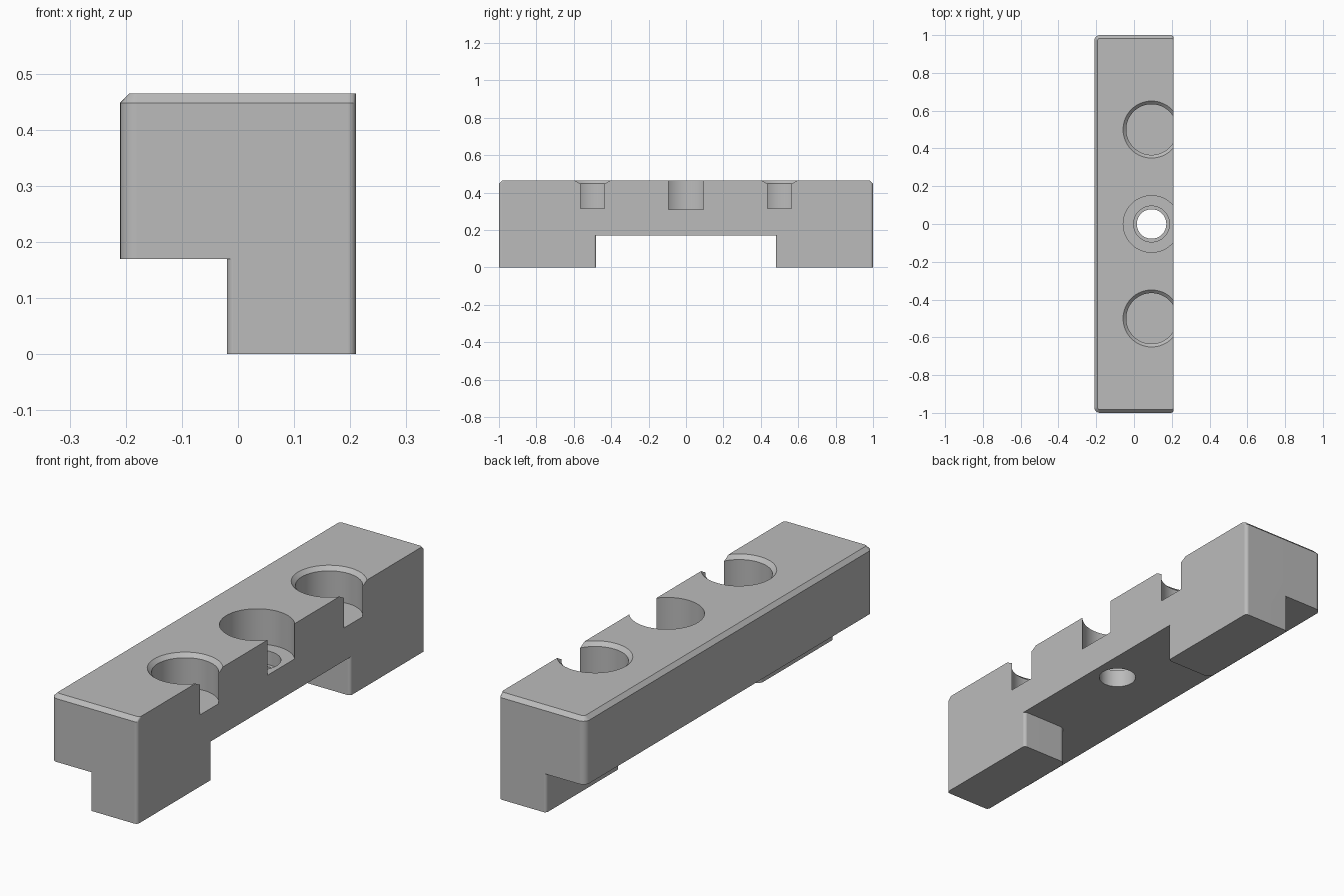
import bpy, bmesh
from math import cos, sin, tau
from mathutils import Vector

if "Cube" in bpy.data.objects:
    bpy.data.objects.remove(bpy.data.objects["Cube"], do_unlink=True)

X, Y, TOP = 0.21, 1.0, 0.465      # half width, half length, height
LEDGE, FOOT_X, FOOT_Y = 0.17, -0.02, 0.48
CHAMFER = 0.017
BORE_X = 0.093

grey = bpy.data.materials.new("plain grey")
grey.use_nodes = True
grey.diffuse_color = (0.5, 0.5, 0.5, 1)
grey.node_tree.nodes["Principled BSDF"].inputs["Base Color"].default_value = (0.5, 0.5, 0.5, 1)


def rounded(corners, steps=8):
    """Outline from (x, y, radius) corners, each right angle rounded."""
    outline = []
    for i, (x, y, r) in enumerate(corners):
        p = Vector((x, y))
        if r == 0:
            outline.append(p)
            continue
        a = (Vector(corners[i - 1][:2]) - p).normalized() * r
        b = (Vector(corners[(i + 1) % len(corners)][:2]) - p).normalized() * r
        for k in range(steps + 1):
            t = tau / 4 * k / steps
            outline.append(p + a * (1 - sin(t)) + b * (1 - cos(t)))
    return outline


def loft(name, rings):
    """Closed solid through (outline, z) rings of equal point count."""
    bm = bmesh.new()
    loops = [[bm.verts.new((p[0], p[1], z)) for p in pts] for pts, z in rings]
    for low, high in zip(loops, loops[1:]):
        for i in range(len(low)):
            j = (i + 1) % len(low)
            bm.faces.new((low[i], low[j], high[j], high[i]))
    bm.faces.new(loops[0][::-1])
    bm.faces.new(loops[-1])
    bmesh.ops.recalc_face_normals(bm, faces=bm.faces)
    mesh = bpy.data.meshes.new(name)
    bm.to_mesh(mesh)
    bm.free()
    obj = bpy.data.objects.new(name, mesh)
    obj.data.materials.append(grey)
    bpy.context.collection.objects.link(obj)
    return obj


def bore(name, y, profile, sides=64):
    """Turned cutter from a (radius, z) profile."""
    ring = [(cos(tau * i / sides), sin(tau * i / sides)) for i in range(sides)]
    return loft(name, [([(BORE_X + r * c, y + r * s) for c, s in ring], z)
                       for r, z in profile])


def footprint(inset, r_outer):
    return rounded([(-X + inset, -Y + inset, r_outer), (X, -Y + inset, 0.015),
                    (X, Y - inset, 0.015), (-X + inset, Y - inset, r_outer)])


# Block with chamfered top on three sides
block = loft("clamp_block", [(footprint(0, 0.03), 0), (footprint(0, 0.03), TOP - CHAMFER),
                             (footprint(CHAMFER, 0.013), TOP)])

# Underside relief that leaves two rounded feet
half = [(-0.4, -1.1, 0), (0, -1.1, 0), (0, -Y - 0.0005, 0),
        (FOOT_X, -Y - 0.0005, 0.015), (FOOT_X, -FOOT_Y, 0.03),
        (X + 0.0005, -FOOT_Y, 0.015), (X + 0.0005, -0.52, 0), (0.4, -0.52, 0)]
relief = rounded(half + [(x, -y, r) for x, y, r in reversed(half)])
cutters = [loft("relief_cutter", [(relief, -0.1), (relief, LEDGE)])]

# Stepped centre bore and two chamfered pockets, all breaking the side
cutters.append(bore("centre_bore_cutter", 0, [
    (0.078, -0.1), (0.078, 0.25), (0.095, 0.25), (0.095, 0.31), (0.15, 0.31), (0.15, 0.6)]))
for y in (-0.5, 0.5):
    cutters.append(bore("pocket_cutter", y, [
        (0.134, 0.315), (0.134, TOP - CHAMFER), (0.154, TOP + 0.003), (0.154, 0.6)]))

bpy.context.view_layer.objects.active = block
block.select_set(True)
for cutter in cutters:
    cutter.hide_render = True
    cut = block.modifiers.new("cut", 'BOOLEAN')
    cut.operation = 'DIFFERENCE'
    cut.solver = 'EXACT'
    cut.object = cutter
    bpy.ops.object.modifier_apply(modifier=cut.name)
    bpy.data.objects.remove(cutter, do_unlink=True)

# Smooth rounds, crisp edges
bpy.ops.object.shade_smooth_by_angle(angle=0.5)
weighted = block.modifiers.new("weighted_normals", 'WEIGHTED_NORMAL')
weighted.keep_sharp = True
